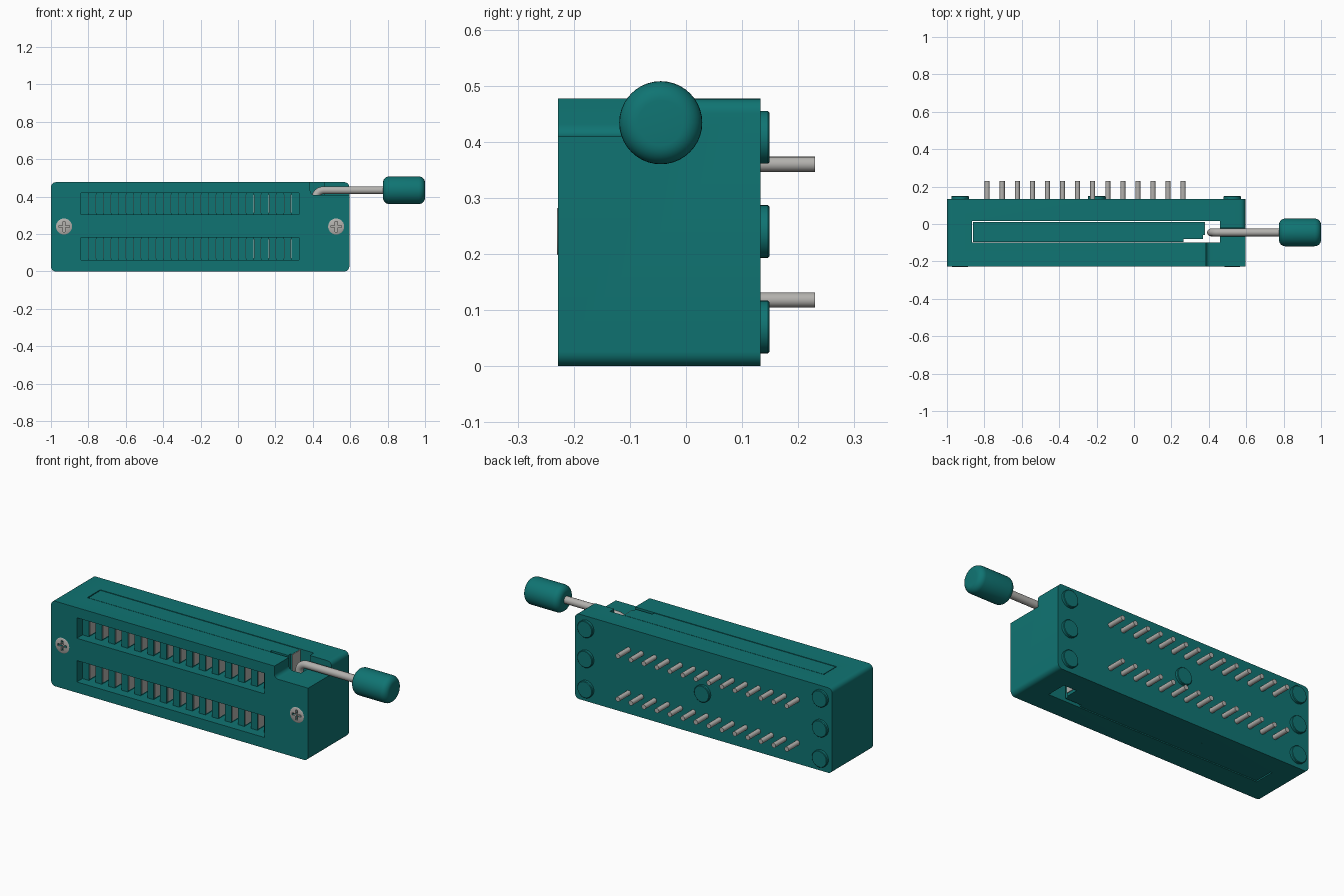
import bpy, bmesh, math
from mathutils import Matrix, Vector

cube = bpy.data.objects.get("Cube")
if cube:
    bpy.data.objects.remove(cube, do_unlink=True)


def material(name, rgb, rough=0.5):
    m = bpy.data.materials.new(name)
    m.use_nodes = True
    m.diffuse_color = (*rgb, 1)
    b = m.node_tree.nodes["Principled BSDF"]
    b.inputs["Base Color"].default_value = (*rgb, 1)
    b.inputs["Roughness"].default_value = rough
    return m


TEAL = material("teal plastic", (0.005, 0.175, 0.17))
METAL = material("grey metal", (0.45, 0.44, 0.42))


def finish(name, bm, mat):
    bmesh.ops.recalc_face_normals(bm, faces=bm.faces[:])
    me = bpy.data.meshes.new(name)
    bm.to_mesh(me)
    bm.free()
    ob = bpy.data.objects.new(name, me)
    bpy.context.collection.objects.link(ob)
    me.materials.append(mat)
    return ob


def activate(ob):
    bpy.ops.object.select_all(action='DESELECT')
    ob.select_set(True)
    bpy.context.view_layer.objects.active = ob


def smooth(ob, angle=35):
    activate(ob)
    bpy.ops.object.shade_smooth_by_angle(angle=math.radians(angle))


def add_box(bm, lo, hi):
    lo, hi = Vector(lo), Vector(hi)
    mat = Matrix.Translation((lo + hi) / 2) @ Matrix.Diagonal((*(hi - lo), 1))
    return bmesh.ops.create_cube(bm, size=1, matrix=mat)["verts"]


def boxes(name, spans, mat):
    bm = bmesh.new()
    for lo, hi in spans:
        add_box(bm, lo, hi)
    return finish(name, bm, mat)


def prism(name, pts, axis, lo, hi, mat):
    """Extrude a 2D profile along y (points are x, z) or along z (points are x, y)."""
    place = (lambda p, d: (p[0], d, p[1])) if axis == 'y' else (lambda p, d: (p[0], p[1], d))
    bm = bmesh.new()
    a = [bm.verts.new(place(p, lo)) for p in pts]
    b = [bm.verts.new(place(p, hi)) for p in pts]
    bm.faces.new(a)
    bm.faces.new(b)
    for i in range(len(a)):
        j = (i + 1) % len(a)
        bm.faces.new((a[i], a[j], b[j], b[i]))
    return finish(name, bm, mat)


def lathe(name, profile, origin, axis, mat, seg=40):
    """Spin (distance, radius) points around the x or y axis through origin."""
    bm = bmesh.new()
    d = Vector((1, 0, 0)) if axis == 'x' else Vector((0, 1, 0))
    o = Vector(origin)
    vs = [bm.verts.new(o + d * t + Vector((0, 0, r))) for t, r in profile]
    es = [bm.edges.new(p) for p in zip(vs, vs[1:])]
    bmesh.ops.spin(bm, geom=vs + es, cent=o, axis=d, angle=2 * math.pi, steps=seg)
    bmesh.ops.remove_doubles(bm, verts=bm.verts[:], dist=1e-5)
    ob = finish(name, bm, mat)
    smooth(ob)
    return ob


def cut(ob, *cutters):
    for c in cutters:
        c.hide_render = True
        mod = ob.modifiers.new("cut", 'BOOLEAN')
        mod.operation = 'DIFFERENCE'
        mod.solver = 'EXACT'
        mod.object = c
        activate(ob)
        bpy.ops.object.modifier_apply(modifier=mod.name)
        bpy.data.objects.remove(c, do_unlink=True)


def arc(cx, cz, r, a0, a1, n=6):
    return [(cx + r * math.cos(math.radians(a0 + (a1 - a0) * i / n)),
             cz + r * math.sin(math.radians(a0 + (a1 - a0) * i / n))) for i in range(n + 1)]


X0, X1, FRONT, BACK, TOP = -1.0, 0.595, -0.228, 0.133, 0.477
SLOT_X0, SLOT_X1 = -0.84, 0.325
ROWS = [(0.06, 0.18), (0.305, 0.42)]
FLOOR = -0.108

# Socket body with rounded corners
R = 0.026
outline = (arc(X0 + R, R, R, 180, 270) + arc(X1 - R, R, R, 270, 360)
           + arc(X1 - R, TOP - R, R, 0, 90) + arc(X0 + R, TOP - R, R, 90, 180))
body = prism("socket_body", outline, 'y', FRONT, BACK, TEAL)

# Lever notch, slider channel and contact recesses
notch = prism("notch_cutter", arc(0.408, 0.431, 0.022, 180, 270) + [(0.8, 0.409), (0.8, 0.6), (0.386, 0.6)],
              'y', -0.4, -0.02, TEAL)
channel = boxes("channel_cutter", [((-0.866, -0.1, -0.1), (0.46, 0.016, 0.6))], TEAL)
recess = boxes("recess_cutter", [((SLOT_X0, -0.4, a), (SLOT_X1, FLOOR, b)) for a, b in ROWS], TEAL)
cut(body, notch, channel, recess)
smooth(body, 30)

# Dividers between the contact holes, with metal contacts on their sides
N = 29
w = (SLOT_X1 - SLOT_X0) / N
walls, plates = [], []
for a, b in ROWS:
    for i in range(0, N, 2):
        x = SLOT_X0 + i * w
        walls.append(((x, -0.178, a), (x + w, FLOOR, b)))
        if i < N - 1:
            plates.append(((x + w, -0.172, a + 0.008), (x + w + 0.003, FLOOR, b - 0.008)))
            plates.append(((x + 2 * w - 0.003, -0.172, a + 0.008), (x + 2 * w, FLOOR, b - 0.008)))
boxes("contact_dividers", walls, TEAL)
boxes("contact_plates", plates, METAL)

# Sliding bar in the channel, stepped at the lever end
prism("slider_bar", [(-0.861, -0.096), (0.265, -0.096), (0.265, -0.081), (0.368, -0.081),
                     (0.368, -0.06), (0.376, -0.06), (0.376, 0.012), (-0.861, 0.012)],
      'z', 0.003, TOP - 0.001, TEAL)
boxes("slider_end_plate", [((0.376, -0.06, 0.02), (0.38, 0.012, TOP - 0.002))], METAL)

# Lever rod bending down into the channel
LY, LZ = -0.045, 0.434
path = [(0.8, LZ)] + arc(0.458, LZ - 0.046, 0.046, 90, 180, 8) + [(0.412, 0.1)]
curve = bpy.data.curves.new("lever_rod", 'CURVE')
curve.dimensions = '3D'
curve.bevel_depth = 0.021
curve.bevel_resolution = 5
curve.use_fill_caps = True
spline = curve.splines.new('POLY')
spline.points.add(len(path) - 1)
for p, (x, z) in zip(spline.points, path):
    p.co = (x, LY, z, 1)
curve.materials.append(METAL)
rod = bpy.data.objects.new("lever_rod", curve)
bpy.context.collection.objects.link(rod)
activate(rod)
bpy.ops.object.convert(target='MESH')
smooth(bpy.context.view_layer.objects.active, 50)

# Lever knob with rounded ends
K, L, F = 0.074, 0.225, 0.034
knob = ([(0, 0)] + [(F - F * math.cos(t), K - F + F * math.sin(t)) for t in [i * math.pi / 14 for i in range(8)]]
        + [(L - F + F * math.sin(t), K - F + F * math.cos(t)) for t in [i * math.pi / 14 for i in range(8)]]
        + [(L, 0)])
lathe("lever_knob", knob, (1 - L, LY, LZ), 'x', TEAL)

# Cross-head screws on the front and round feet on the back
for side, x in (("right", -0.93), ("left", 0.525)):
    screw = lathe(side + "_screw", [(0.03, 0), (0.03, 0.043), (0, 0.043), (-0.002, 0.040), (-0.002, 0)],
                  (x, FRONT, 0.24), 'y', METAL)
    s, t = 0.028, 0.006
    plus = [(-s, -t), (-t, -t), (-t, -s), (t, -s), (t, -t), (s, -t),
            (s, t), (t, t), (t, s), (-t, s), (-t, t), (-s, t)]
    cross = prism("cross_cutter", [(x + px, 0.24 + pz) for px, pz in plus], 'y', -0.3, -0.214, METAL)
    cut(screw, cross)
    # Pocket behind the cross so that the recess stays open
    pocket = prism("pocket_cutter", [(x + px, 0.24 + pz) for px, pz in plus], 'y', -0.3, -0.213, TEAL)
    cut(body, pocket)

feet = [(x, z) for x in (-0.93, 0.525) for z in (0.07, 0.24, 0.408)] + [(-0.2, 0.24)]
for i, (x, z) in enumerate(feet):
    lathe(f"back_foot_{i + 1}", [(-0.005, 0), (-0.005, 0.047), (0.013, 0.047), (0.016, 0.044), (0.016, 0)],
          (x, BACK, z), 'y', TEAL, 32)

# Two rows of solder pins
for row, z in (("lower", 0.118), ("upper", 0.36)):
    for i in range(14):
        lathe(f"{row}_pin_{i + 1}", [(-0.01, 0), (-0.01, 0.0135), (0.097, 0.0135), (0.097, 0)],
              (-0.785 + 0.0806 * i, BACK, z), 'y', METAL, 16)
